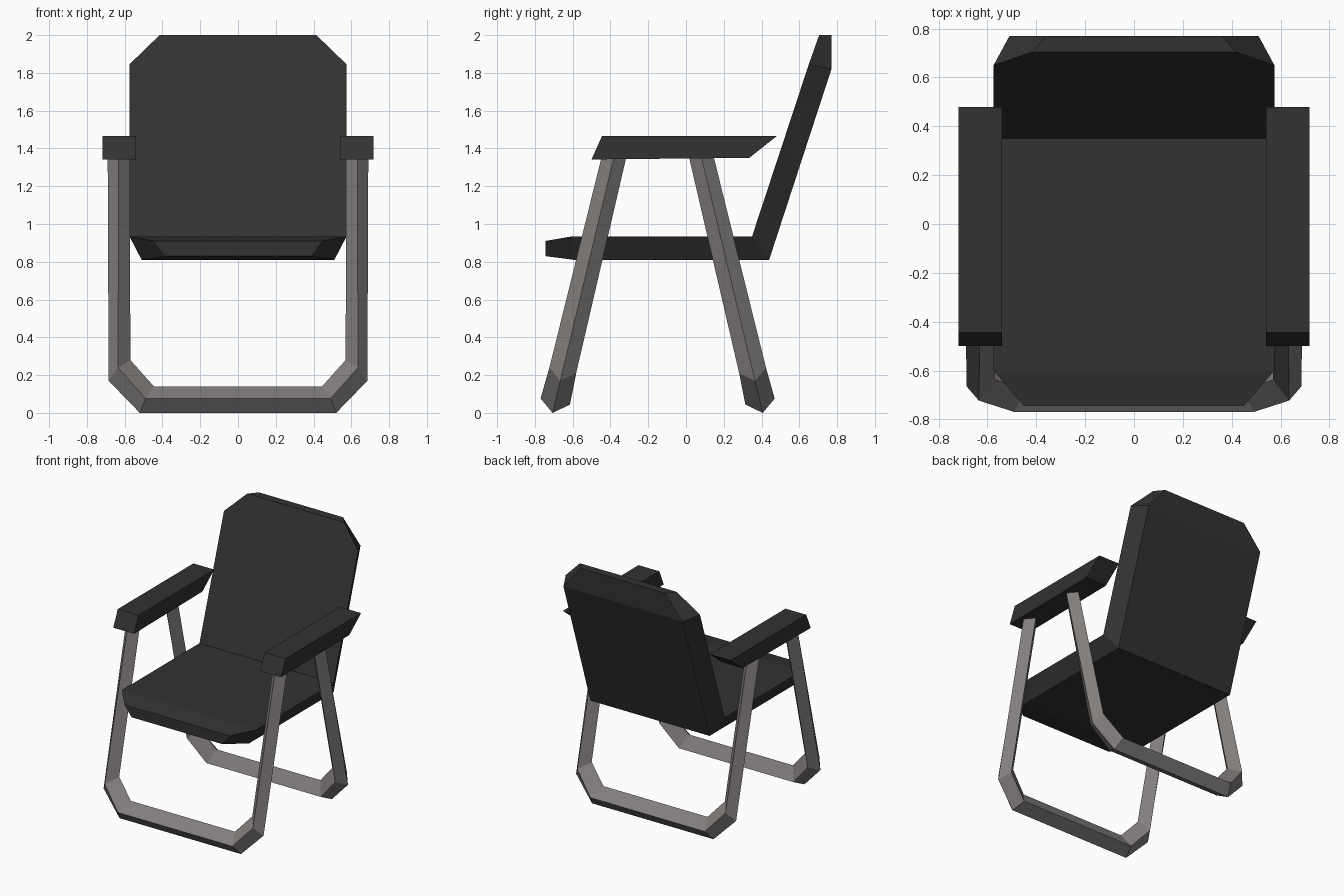
import bpy, bmesh
from mathutils import Vector

if "Cube" in bpy.data.objects:
    bpy.data.objects.remove(bpy.data.objects["Cube"])


def material(name, rgb):
    m = bpy.data.materials.new(name)
    m.diffuse_color = (*rgb, 1)
    m.use_nodes = True
    m.node_tree.nodes["Principled BSDF"].inputs["Base Color"].default_value = m.diffuse_color
    return m


black = material("black padding", (0.032, 0.032, 0.032))
metal = material("warm grey metal", (0.225, 0.21, 0.205))


def loft(name, rings, mat):
    """Skin a list of four-cornered rings and cap both ends."""
    bm = bmesh.new()
    vs = [[bm.verts.new(p) for p in r] for r in rings]
    for a, b in zip(vs, vs[1:]):
        for i in range(4):
            j = (i + 1) % 4
            bm.faces.new((a[i], a[j], b[j], b[i]))
    bm.faces.new(vs[0])
    bm.faces.new(vs[-1][::-1])
    bmesh.ops.recalc_face_normals(bm, faces=bm.faces)
    me = bpy.data.meshes.new(name)
    bm.to_mesh(me)
    bm.free()
    me.materials.append(mat)
    ob = bpy.data.objects.new(name, me)
    bpy.context.collection.objects.link(ob)
    return ob


# Padded seat and back: sitting side (y, z, half width), then underside
sections = [
    ((-0.745, 0.91, 0.45), (-0.745, 0.83, 0.39)),
    ((-0.60, 0.935, 0.575), (-0.59, 0.81, 0.51)),
    ((0.35, 0.935, 0.575), (0.44, 0.81, 0.51)),
    ((0.65, 1.845, 0.575), (0.77, 1.82, 0.51)),
    ((0.705, 2.0, 0.415), (0.77, 2.0, 0.36)),
]
loft("seat_and_back",
     [[(-wi, yi, zi), (wi, yi, zi), (wo, yo, zo), (-wo, yo, zo)]
      for (yi, zi, wi), (yo, zo, wo) in sections], black)

# Armrests: slanted side profile extruded across x
profile = [(-0.5, 1.342), (-0.445, 1.465), (0.48, 1.465), (0.335, 1.35)]
for side, s in (("left", -1), ("right", 1)):
    loft(side + "_armrest",
         [[(s * x, y, z) for y, z in profile] for x in (0.54, 0.718)], black)

# U-shaped leg frames of diamond tube: outer, middle, inner (x, z), depth
half = [
    ((0.69, 1.38), (0.632, 1.38), (0.572, 1.38), 0.064),
    ((0.685, 0.17), (0.635, 0.225), (0.57, 0.28), 0.073),
    ((0.52, 0.0), (0.49, 0.06), (0.445, 0.14), 0.08),
]
for name, s in (("front_leg_frame", -1), ("back_leg_frame", 1)):
    def on_plane(x, z):
        return Vector((x, -0.15 + s * (0.542 - 0.24 * (z - 0.06)), z))

    normal = Vector((0, s * 0.972, 0.2))
    rings = []
    for sx, part in ((-1, half), (1, half[::-1])):
        for o, m, i, depth in part:
            mid = on_plane(sx * m[0], m[1])
            rings.append([on_plane(sx * o[0], o[1]), mid + normal * depth,
                          on_plane(sx * i[0], i[1]), mid - normal * depth])
    loft(name, rings, metal)
